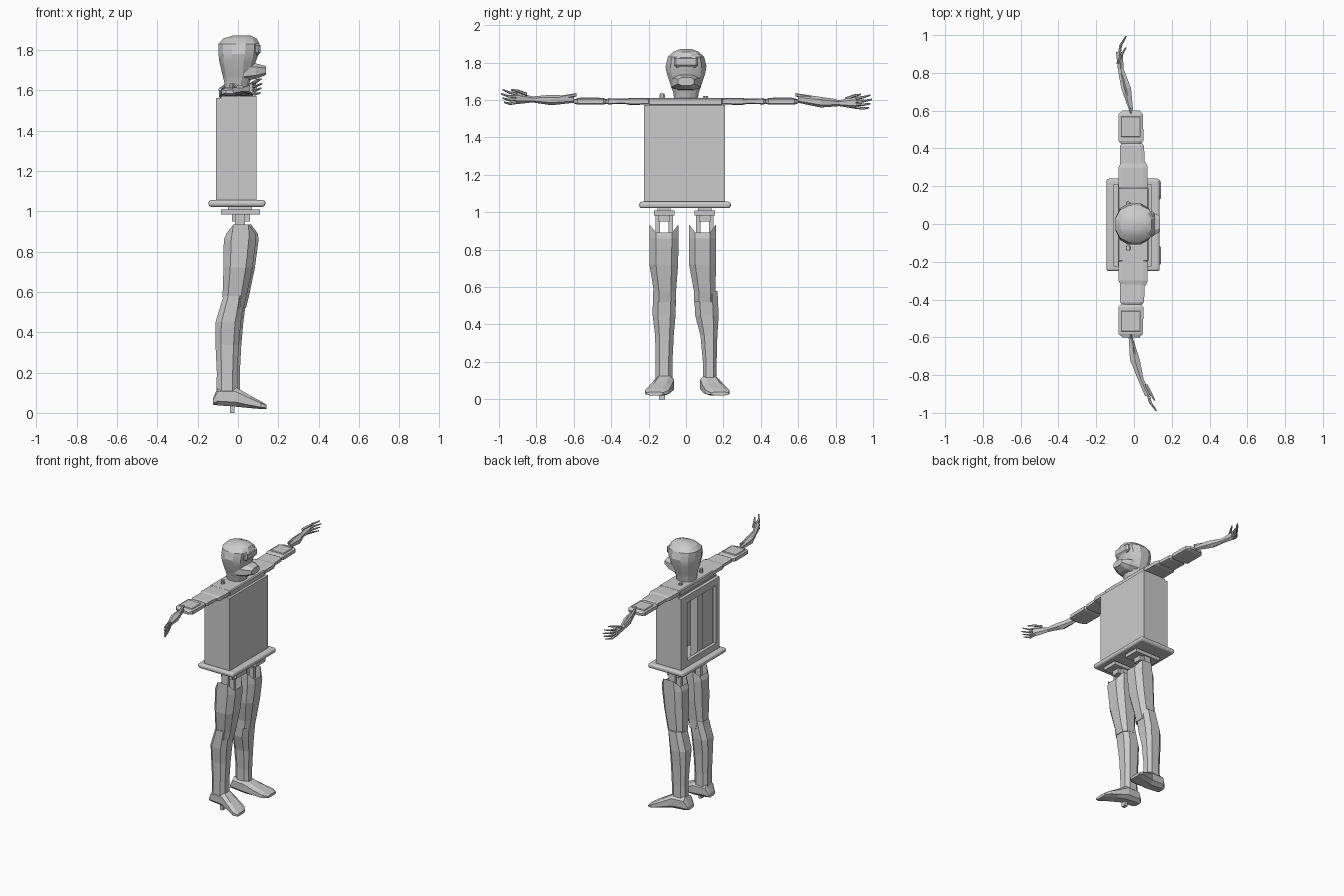
import bpy, bmesh, math
from mathutils import Vector

if "Cube" in bpy.data.objects:
    bpy.data.objects.remove(bpy.data.objects["Cube"])

grey = bpy.data.materials.new("plain_grey")
grey.use_nodes = True
colour = (0.6, 0.6, 0.6, 1)
grey.diffuse_color = colour
grey.node_tree.nodes["Principled BSDF"].inputs["Base Color"].default_value = colour


def finish(name, bm, smooth=None):
    bmesh.ops.recalc_face_normals(bm, faces=bm.faces)
    mesh = bpy.data.meshes.new(name)
    bm.to_mesh(mesh)
    bm.free()
    mesh.materials.append(grey)
    ob = bpy.data.objects.new(name, mesh)
    bpy.context.collection.objects.link(ob)
    if smooth:
        bpy.ops.object.select_all(action="DESELECT")
        ob.select_set(True)
        bpy.context.view_layer.objects.active = ob
        bpy.ops.object.shade_smooth_by_angle(angle=math.radians(smooth))
    return ob


def box(name, x, y, z, bevel=0, segments=1):
    """Box from three (low, high) ranges."""
    bm = bmesh.new()
    bmesh.ops.create_cube(bm, size=1)
    for v in bm.verts:
        v.co = [(r[0] + r[1]) / 2 + c * (r[1] - r[0]) for c, r in zip(v.co, (x, y, z))]
    if bevel:
        bmesh.ops.bevel(bm, geom=bm.edges[:], offset=bevel, segments=segments,
                        affect="EDGES", profile=0.5)
    return finish(name, bm)


def loft(name, axis, stations, sides=8, power=0.7, notch=0, cap=True, smooth=None):
    """Skin sections (t, a_low, a_high, b_low, b_high) placed along an axis."""
    bm = bmesh.new()
    u, w = [i for i in range(3) if i != axis]
    rings = []
    for k, (t, a0, a1, b0, b1) in enumerate(stations):
        ring = []
        for i in range(sides):
            ang = math.tau * (i + 0.5) / sides
            c, s = math.cos(ang), math.sin(ang)
            p = Vector()
            p[axis] = t - (notch * abs(c) if k == len(stations) - 1 else 0)
            p[u] = (a0 + a1) / 2 + (a1 - a0) / 2 * math.copysign(abs(c) ** power, c)
            p[w] = (b0 + b1) / 2 + (b1 - b0) / 2 * math.copysign(abs(s) ** power, s)
            ring.append(bm.verts.new(p))
        rings.append(ring)
    for lo, hi in zip(rings, rings[1:]):
        for i in range(sides):
            j = (i + 1) % sides
            bm.faces.new((lo[i], lo[j], hi[j], hi[i]))
    bm.faces.new(rings[0])
    if cap:
        bm.faces.new(rings[-1])
    return finish(name, bm, smooth)


# Head, neck and jutting mouth
loft("head", 2, [
    (1.57, -.07, .05, -.06, .06), (1.64, -.07, .06, -.07, .07),
    (1.68, -.08, .08, -.085, .085), (1.74, -.095, .09, -.105, .105),
    (1.78, -.1, .105, -.113, .113), (1.83, -.1, .11, -.1, .1),
    (1.857, -.075, .095, -.07, .07), (1.873, -.02, .06, -.03, .03)],
    sides=12, power=0.85, smooth=25)
loft("mouth", 0, [
    (.03, -.085, .085, 1.645, 1.74), (.09, -.07, .07, 1.655, 1.735),
    (.138, -.045, .045, 1.675, 1.722)])
box("brow", (.07, .112), (-.065, .065), (1.775, 1.835), .012)

# Hollow cabinet torso, open at the back
back, front, low, high = -.108, .092, 1.05, 1.572
right, left = -.225, .208
box("front_panel", (.07, front), (right, left), (low, high))
box("right_wall", (-.085, .07), (right, right + .02), (low, high))
box("left_wall", (-.085, .07), (left - .02, left), (low, high))
box("cabinet_top", (-.085, .07), (right, left), (high - .02, high))
frame_x = (back, -.085)
box("frame_right", frame_x, (right, right + .04), (low, high - .01))
box("frame_left", frame_x, (left - .07, left), (low, high - .01))
box("frame_bottom", frame_x, (right, left), (low, low + .05))
box("frame_top", frame_x, (right, left), (high - .06, high - .01))
box("inner_panel", (-.065, -.055), (right + .02, -.06), (low, high - .02))
box("inner_post", (-.085, -.03), (-.07, -.01), (low, high - .02))
box("base_plate", (-.146, .136), (-.25, .24), (1.022, 1.056), .014, 3)

# Shoulder slab and knobs
box("shoulder_slab", (-.085, .078), (-.2, .195), (1.57, 1.61), .006)
for name, y, top in (("right_knob", -.127, 1.635), ("left_knob", .105, 1.622)):
    loft(name, 2, [(1.6, -.045, -.017, y - .016, y + .016),
                   (top, -.042, -.02, y - .014, y + .014)], power=1)


# Arms: flat plates, then a forearm and a curled hand on a drawn path
def limb(name, side, path):
    """Path points are (y, x, z, half_width, half_height)."""
    loft(name, 1, [(side * y, x - a, x + a, z - b, z + b) for y, x, z, a, b in path],
         sides=6, power=1)


arm_paths = {
    1: [(.6, -.015, 1.603), (.72, -.042, 1.588), (.82, -.07, 1.583),
        (.91, -.078, 1.585), (.995, -.042, 1.592)],
    -1: [(.6, -.018, 1.603), (.72, .005, 1.6), (.82, .035, 1.603),
         (.91, .075, 1.61), (.99, .118, 1.622)]}
for side, tag in ((1, "left"), (-1, "right")):
    loft(tag + "_shoulder_plate", 1, [
        (side * .19, -.085, .075, 1.575, 1.61), (side * .3, -.085, .075, 1.573, 1.612),
        (side * .325, -.07, .065, 1.578, 1.606)], power=0.4)
    loft(tag + "_upper_arm", 1, [
        (side * .31, -.075, .06, 1.58, 1.607), (side * .415, -.075, .055, 1.576, 1.61),
        (side * .43, -.06, .04, 1.582, 1.602)], power=0.4)
    loft(tag + "_elbow_plate", 1, [
        (side * .42, -.065, .035, 1.583, 1.602), (side * .44, -.085, .052, 1.575, 1.61),
        (side * .58, -.085, .05, 1.575, 1.61), (side * .602, -.06, .03, 1.583, 1.602)],
        power=0.4)
    y0, y1 = sorted((side * .46, side * .57))
    box(tag + "_elbow_pad", (-.07, .035), (y0, y1), (1.6, 1.614), .004)

    wrist = arm_paths[side]
    sizes = [(.012, .018), (.03, .028), (.018, .016), (.02, .033)]
    limb(tag + "_forearm", side, [p + s for p, s in zip(wrist, sizes)])
    limb(tag + "_forearm_fin", side, [
        (.585, wrist[0][1], 1.628, .006, .009), (.68, wrist[1][1], 1.61, .012, .012),
        (.8, wrist[2][1], 1.595, .008, .01)])

    # Fingers fan out from the palm, with a shorter thumb
    (py, px, pz), (ty, tx, tz) = wrist[3], wrist[4]
    for i in range(4):
        f = (i - 1.5) / 1.5
        reach = 1 - .15 * abs(f - .3)
        ey, ex = py + (ty - py) * reach, px + (tx - px) * reach
        limb(f"{tag}_finger_{i + 1}", side, [
            (py - .01, px, pz + f * .022, .009, .009),
            ((py + ey) / 2, (px + ex) / 2 - .008, pz + f * .03, .008, .007),
            (ey, ex, tz + f * .034, .005, .004)])
    limb(tag + "_thumb", side, [
        (py - .06, px - .01, pz + .02, .009, .009), (py - .01, px + .015, pz + .038, .009, .008),
        (py + .025, px + .035, pz + .045, .005, .004)])

# Legs: hip joint, open-topped thigh shell, shin and splayed foot
# Each leg lists its (inner, outer) distance from the middle at each height
legs = {
    "right": (-1, 0, [(.035, .2), (.038, .2), (.05, .175), (.05, .18), (.052, .182),
                      (.063, .168), (.07, .165)]),
    "left": (1, .012, [(.012, .165), (.012, .165), (.04, .16), (.04, .172), (.045, .178),
                       (.075, .17), (.088, .166)])}
for tag, (side, dx, spans) in legs.items():
    def section(z, x0, x1, span):
        y0, y1 = sorted(side * s for s in span)
        return (z, x0 + dx, x1 + dx, y0, y1)

    loft(tag + "_thigh", 2, [
        section(.52, -.06, .03, spans[2]), section(.575, -.08, .045, spans[2]),
        section(.72, -.076, .076, spans[1]), section(.86, -.075, .095, spans[0]),
        section(.965, -.06, .09, spans[0])], notch=.08, cap=False)
    loft(tag + "_shin", 2, [
        section(.07, -.11, .0, spans[6]), section(.2, -.108, .0, spans[6]),
        section(.34, -.115, .008, spans[5]), section(.45, -.115, .018, spans[4]),
        section(.58, -.075, .035, spans[3])])
    mid = side * (.117 if side < 0 else .1)
    box(tag + "_hip_block", (-.085, .11), (mid - .055, mid + .055), (.983, 1.008))
    box(tag + "_hip_stem", (-.05, .07), (mid - .035, mid + .035), (1.0, 1.03))
    box(tag + "_hip_core", (-.03, .06), (mid - .03, mid + .03), (.95, .99))
    for off in (-.035, .035):
        box(tag + "_hip_rod", (-.015, .035), (mid + off - .012, mid + off + .012), (.85, .99))

    def foot(x, inner, outer, z0, z1):
        y0, y1 = sorted((side * inner, side * outer))
        return (x, y0, y1, z0, z1)

    shift = .012 if side > 0 else 0
    loft(tag + "_foot", 0, [
        foot(-.125, .075 + shift, .15 + shift, .04, .07),
        foot(-.1, .065 + shift, .165 + shift, .035, .13),
        foot(-.01, .06 + shift, .17 + shift, .028, .13),
        foot(.06, .075 + shift, .2 + shift, .022, .088),
        foot(.115, .09 + shift, .224 + shift, .018, .058),
        foot(.142, .12 + shift, .215 + shift, .02, .04)])

# Standing peg under one foot
box("foot_peg", (-.04, -.018), (-.145, -.113), (0, .04))
